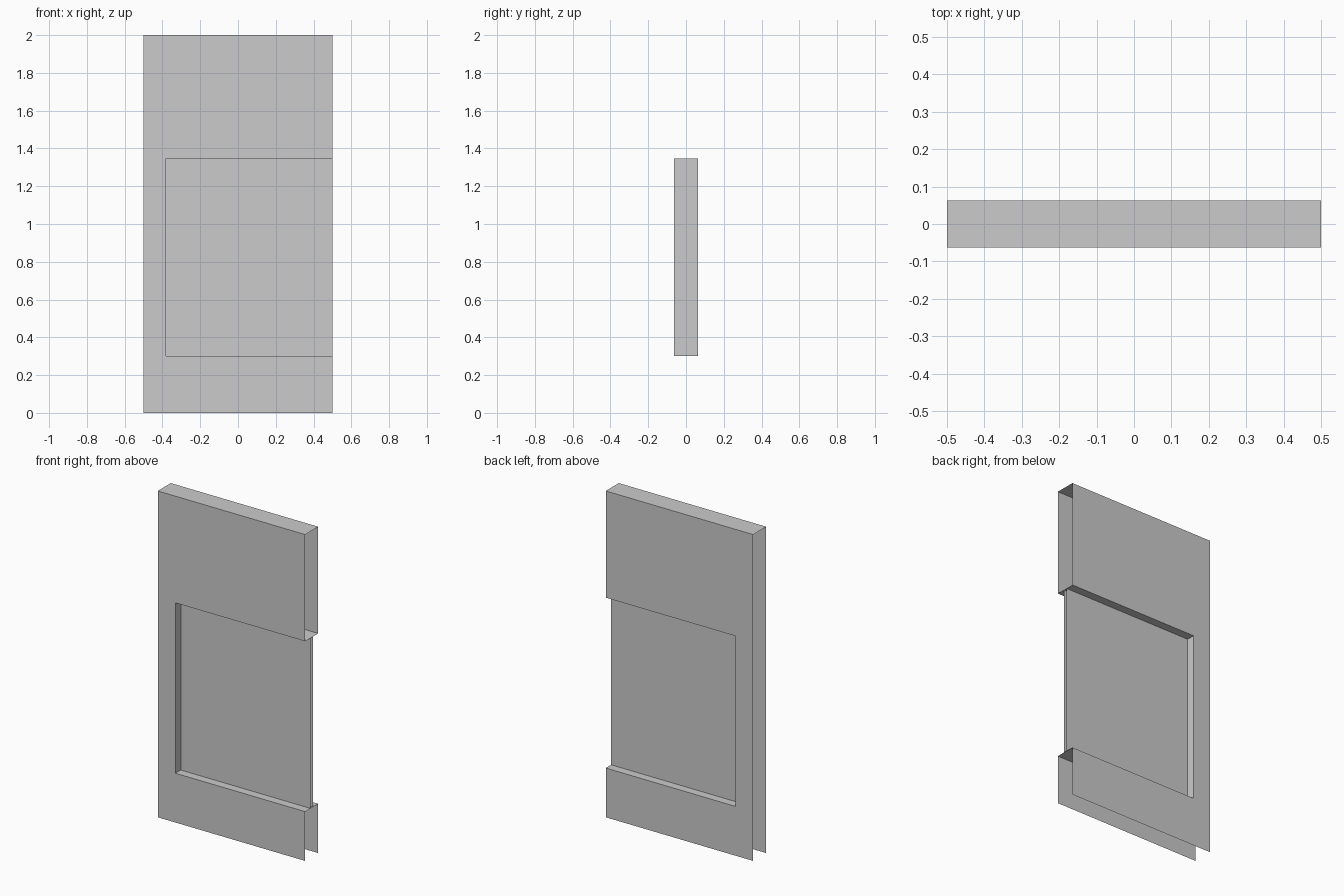
import bpy
import bmesh

if "Cube" in bpy.data.objects:
    bpy.data.objects.remove(bpy.data.objects["Cube"])

HALF_DEPTH = 0.063
LEFT, RIGHT, TOP = -0.5, 0.5, 2.0
JAMB, SILL, HEAD = -0.38, 0.302, 1.346


def open_panel(name, outline, half, capped_edges=()):
    """Front and back faces from an x-z outline, joined only along the listed edges."""
    bm = bmesh.new()
    front = [bm.verts.new((x, -half, z)) for x, z in outline]
    back = [bm.verts.new((x, half, z)) for x, z in outline]
    bm.faces.new(front)
    bm.faces.new(back[::-1])
    for i in capped_edges:
        j = (i + 1) % len(outline)
        bm.faces.new((front[i], back[i], back[j], front[j]))
    mesh = bpy.data.meshes.new(name)
    bm.to_mesh(mesh)
    bm.free()
    obj = bpy.data.objects.new(name, mesh)
    bpy.context.collection.objects.link(obj)
    return obj


# Wall module: open at both ends and underneath, closed at the top and around the opening
open_panel("wall_shell", [
    (LEFT, 0), (RIGHT, 0), (RIGHT, SILL), (JAMB, SILL),
    (JAMB, HEAD), (RIGHT, HEAD), (RIGHT, TOP), (LEFT, TOP),
], HALF_DEPTH, capped_edges=(2, 3, 4, 6))

# Window pane: two parallel sheets in the middle of the opening
open_panel("window_pane", [
    (JAMB, SILL), (RIGHT, SILL), (RIGHT, HEAD), (JAMB, HEAD),
], 0.0115)
